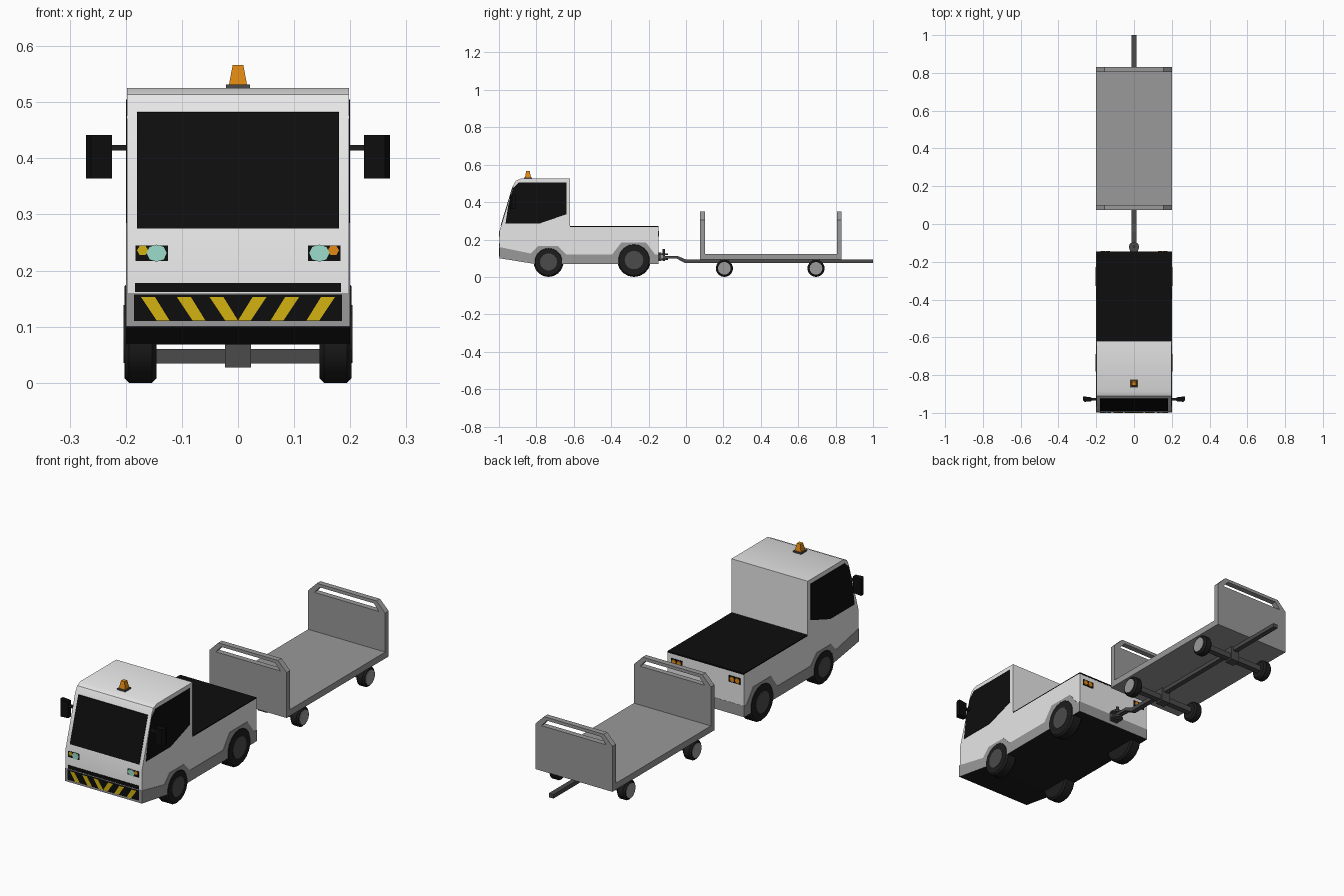
import bpy, bmesh, math
from mathutils import Matrix, Vector

if "Cube" in bpy.data.objects:
    bpy.data.objects.remove(bpy.data.objects["Cube"], do_unlink=True)


def material(name, r, g, b):
    m = bpy.data.materials.new(name)
    m.use_nodes = True
    m.diffuse_color = (r, g, b, 1)
    bsdf = next(n for n in m.node_tree.nodes if n.type == 'BSDF_PRINCIPLED')
    bsdf.inputs["Base Color"].default_value = (r, g, b, 1)
    bsdf.inputs["Roughness"].default_value = 0.7
    return m


WHITE = material("white paint", .8, .8, .8)
GREY = material("grey paint", .32, .32, .32)
METAL = material("dark metal", .07, .07, .07)
BLACK = material("black glass", .004, .004, .004)
RUBBER = material("rubber", .012, .012, .012)
YELLOW = material("yellow", .65, .45, .005)
ORANGE = material("orange", .75, .25, .006)
TEAL = material("pale teal lamp", .33, .72, .6)


def finish(name, bm, *mats):
    bmesh.ops.recalc_face_normals(bm, faces=bm.faces)
    mesh = bpy.data.meshes.new(name)
    bm.to_mesh(mesh)
    bm.free()
    ob = bpy.data.objects.new(name, mesh)
    bpy.context.collection.objects.link(ob)
    for m in mats:
        mesh.materials.append(m)
    return ob


def prism(name, pts, a, b, axis, mat):
    """Extrude a 2D outline from a to b along an axis."""
    place = {'x': lambda p, t: (t, p[0], p[1]),
             'y': lambda p, t: (p[0], t, p[1]),
             'z': lambda p, t: (p[0], p[1], t)}[axis]
    bm = bmesh.new()
    rings = [[bm.verts.new(place(p, t)) for p in pts] for t in (a, b)]
    for ring in rings:
        bm.faces.new(ring)
    n = len(pts)
    for i in range(n):
        j = (i + 1) % n
        bm.faces.new((rings[0][i], rings[0][j], rings[1][j], rings[1][i]))
    return finish(name, bm, mat)


def rect(x0, x1, z0, z1):
    return [(x0, z0), (x1, z0), (x1, z1), (x0, z1)]


def ngon(cx, cy, r, n, squash=1):
    return [(cx + r * math.cos(2 * math.pi * i / n),
             cy + r * squash * math.sin(2 * math.pi * i / n)) for i in range(n)]


def cone(name, loc, r1, r2, depth, n, mat, turn=0):
    bm = bmesh.new()
    m = Matrix.Translation(Vector(loc)) @ Matrix.Rotation(turn, 4, 'Z')
    bmesh.ops.create_cone(bm, cap_ends=True, segments=n, radius1=r1,
                          radius2=r2, depth=depth, matrix=m)
    return finish(name, bm, mat)


def smooth(ob, angle=35):
    bpy.ops.object.select_all(action='DESELECT')
    ob.select_set(True)
    bpy.context.view_layer.objects.active = ob
    bpy.ops.object.shade_smooth_by_angle(angle=math.radians(angle))


def wheel(name, s, y, r, inner, outer, hub, mat):
    """Chamfered tyre revolved about the axle, with a raised hub disc."""
    c = .008
    bm = bmesh.new()
    prof = [(inner, 0), (inner, r - c), (inner + c, r), (outer - c, r),
            (outer, r - c), (outer, 0)]
    vs = [bm.verts.new((s * x, y, r + h)) for x, h in prof]
    es = [bm.edges.new(e) for e in zip(vs, vs[1:])]
    bmesh.ops.spin(bm, geom=vs + es, cent=(0, y, r), axis=(1, 0, 0),
                   angle=2 * math.pi, steps=18)
    bmesh.ops.remove_doubles(bm, verts=bm.verts, dist=1e-5)
    smooth(finish(name + "_tyre", bm, RUBBER))
    prism(name + "_hub", ngon(y, r, hub, 14), s * (outer - .01), s * (outer + .002), 'x', mat)


# Tug body: white shell
body = prism("tug_body", [(-.996, .11), (-.996, .25), (-.923, .49), (-.91, .514),
                          (-.885, .525), (-.62, .525), (-.62, .268), (-.147, .268),
                          (-.147, .08), (-.8, .08)], -.198, .198, 'x', WHITE)
smooth(body)

# Lower skirt, raised over the wheels, with a dark underside
skirt = prism("lower_skirt", [(-.998, .1), (-.998, .16), (-.83, .125), (-.79, .165),
                              (-.685, .165), (-.64, .12), (-.395, .12), (-.345, .185),
                              (-.215, .185), (-.165, .12), (-.146, .12), (-.146, .068),
                              (-.8, .068)], -.2, .2, 'x', GREY)
skirt.data.materials.append(RUBBER)
for p in skirt.data.polygons:
    if p.normal.z < -.5:
        p.material_index = 1

# Cargo deck cover
prism("deck_cover", rect(-.198, .198, -.62, -.146), .266, .273, 'z', BLACK)


# Windscreen on the sloping front
def slope(z):
    return -.996 + (z - .25) * .304


prism("windscreen", [(slope(.276) - .003, .275), (slope(.483) - .003, .482),
                     (slope(.483) + .003, .484), (slope(.276) + .003, .277)],
      -.18, .18, 'x', BLACK)

# Front bumper: grille strip, hazard panel and chevrons
prism("grille_strip", rect(-.184, .184, .162, .178), -.9985, -.99, 'y', BLACK)
prism("hazard_panel", rect(-.185, .185, .11, .157), -.9992, -.99, 'y', BLACK)

for s in (-1, 1):
    side = "left" if s > 0 else "right"
    for x in (0, .058, .122):
        prism(side + "_hazard_stripe", [(s * x, .111), (s * (x + .023), .111),
                                        (s * (x + .051), .153), (s * (x + .026), .153)],
              -1, -.995, 'y', YELLOW)

    # Headlamps
    prism(side + "_headlamp_panel", rect(s * .125, s * .183, .217, .245), -.998, -.99, 'y', BLACK)
    prism(side + "_headlamp", ngon(s * .145, .231, .018, 8, .85), -.9995, -.99, 'y', TEAL)
    prism(side + "_indicator", ngon(s * .17, .236, .01, 6), -.9995, -.99, 'y',
          ORANGE if s > 0 else YELLOW)

    # Rear lamps
    prism(side + "_rear_lamp_panel", rect(s * .12, s * .18, .215, .245), -.15, -.145, 'y', BLACK)
    for x in (.138, .165):
        prism(side + "_rear_lamp", ngon(s * x, .23, .012, 8), -.15, -.1435, 'y', ORANGE)

    # Side window
    prism(side + "_window", [(-.965, .285), (-.785, .285), (-.64, .335), (-.64, .505),
                             (-.895, .505), (-.925, .475), (-.95, .385)],
          s * .19, s * .2, 'x', BLACK)

    # Wing mirror
    prism(side + "_mirror_arm", rect(-.935, -.922, .414, .424), s * .19, s * .235, 'x', RUBBER)
    prism(side + "_mirror", [(s * .225, -.938), (s * .262, -.942), (s * .271, -.93),
                             (s * .271, -.912), (s * .225, -.918)], .364, .442, 'z', BLACK)

    # Wheels
    wheel(side + "_front_tug", s, -.735, .08, .145, .202, .046, METAL)
    wheel(side + "_rear_tug", s, -.278, .09, .145, .202, .05, METAL)
    for y, end in ((.205, "front"), (.695, "rear")):
        wheel(side + "_" + end + "_trailer", s, y, .046, .155, .198, .034, GREY)

# Roof beacon
prism("beacon_base", rect(-.021, .021, -.866, -.824), .522, .532, 'z', METAL)
cone("beacon", (0, -.845, .549), .0225, .0135, .034, 4, ORANGE, math.pi / 4)

# Tow hitch on the tug
prism("hitch_bracket", rect(-.02, .02, -.15, -.13), .085, .13, 'z', METAL)
for z in (.09, .118):
    prism("hitch_jaw", ngon(0, -.122, .028, 10), z, z + .008, 'z', METAL)
cone("hitch_pin", (0, -.118, .118), .007, .007, .065, 8, METAL)

# Trailer drawbar and spine
prism("trailer_spine", [(-.125, .1), (-.05, .098), (-.005, .074), (1, .074),
                        (1, .093), (.0, .093), (-.045, .112), (-.125, .113)],
      -.012, .012, 'x', METAL)

# Trailer bed and axles
prism("trailer_bed", rect(-.2, .2, .075, .832), .092, .122, 'z', GREY)
for y, end in ((.205, "front"), (.695, "rear")):
    prism(end + "_trailer_axle", rect(y - .014, y + .014, .034, .06), -.16, .16, 'x', METAL)
    prism(end + "_axle_mount", rect(y - .022, y + .022, .027, .092), -.023, .023, 'x', METAL)

# End boards with a hand slot, built as mirrored halves
half = [(0, .094), (.2, .094), (.2, .305), (.155, .35), (0, .35),
        (0, .335), (.14, .335), (.168, .304), (0, .304)]
for y, end in ((.075, "front"), (.806, "rear")):
    for s in (-1, 1):
        prism(end + "_end_board", [(s * x, z) for x, z in half], y, y + .026, 'y', GREY)
